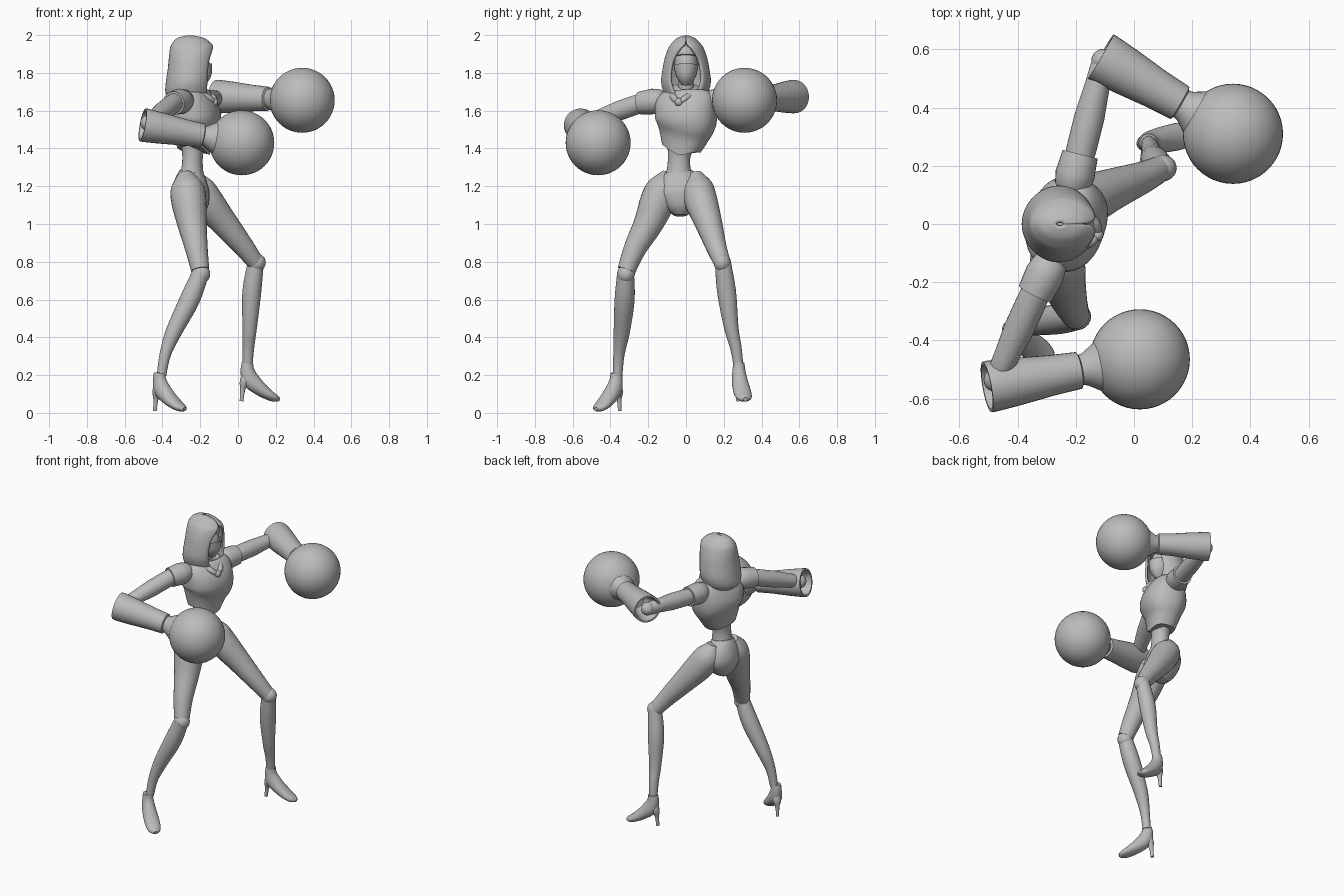
import bpy
import math
from mathutils import Vector

old = bpy.data.objects.get("Cube")
if old:
    bpy.data.objects.remove(old)

grey = bpy.data.materials.new("plain grey")
GREY = (0.5, 0.5, 0.5, 1)
grey.diffuse_color = GREY
grey.use_nodes = True
grey.node_tree.nodes["Principled BSDF"].inputs["Base Color"].default_value = GREY


def finish(obj, angle=40):
    obj.data.materials.append(grey)
    bpy.ops.object.select_all(action="DESELECT")
    obj.select_set(True)
    bpy.context.view_layer.objects.active = obj
    bpy.ops.object.shade_smooth_by_angle(angle=math.radians(angle))
    return obj


def make(name, verts, faces, angle=40):
    mesh = bpy.data.meshes.new(name)
    mesh.from_pydata(verts, [], faces)
    obj = bpy.data.objects.new(name, mesh)
    bpy.context.collection.objects.link(obj)
    return finish(obj, angle)


def skin(rows, sides, closed=True):
    """Quads between successive rows of points."""
    return [(r * sides + i, r * sides + (i + 1) % sides,
             (r + 1) * sides + (i + 1) % sides, (r + 1) * sides + i)
            for r in range(rows - 1) for i in range(sides if closed else sides - 1)]


def smooth_path(rings, steps):
    """Pass a smooth curve through the ring values."""
    keys = [Vector(r) for r in rings]
    out = []
    for i in range(len(keys) - 1):
        a, b, c, d = keys[max(i - 1, 0)], keys[i], keys[i + 1], keys[min(i + 2, len(keys) - 1)]
        for s in range(steps):
            t = s / steps
            out.append(b + (c - a) * t / 2 + (a * 2 - b * 5 + c * 4 - d) * t * t / 2
                       + (b * 3 - a - c * 3 + d) * t ** 3 / 2)
    return out + [keys[-1]]


def loft(name, rings, side=(0, 1, 0), sides=24, steps=4, power=1.0):
    """Rings are x, y, z, half width along side, half depth."""
    path = smooth_path(rings, steps)
    verts = []
    for i, ring in enumerate(path):
        ahead, behind = path[min(i + 1, len(path) - 1)], path[max(i - 1, 0)]
        axis = Vector(ahead[:3]) - Vector(behind[:3])
        axis.normalize()
        u = Vector(side) - axis * axis.dot(Vector(side))
        u.normalize()
        v = axis.cross(u)
        for k in range(sides):
            c, s = (f(math.tau * k / sides) for f in (math.cos, math.sin))
            c, s = (math.copysign(abs(q) ** power, q) for q in (c, s))
            verts.append(Vector(ring[:3]) + u * c * ring[3] + v * s * ring[4])
    n = len(path)
    faces = skin(n, sides)
    faces += [tuple(reversed(range(sides))), tuple(range((n - 1) * sides, n * sides))]
    return make(name, verts, faces)


def limb(name, rings):
    return loft(name, [r + (r[3],) for r in rings])


def spun(name, start, end, profile, sides=28):
    """Turn a (distance fraction, radius) profile around a line."""
    start, end = Vector(start), Vector(end)
    turn = (end - start).to_track_quat("Z", "Y")
    verts = []
    for t, r in profile:
        for k in range(sides):
            a = math.tau * k / sides
            verts.append(start.lerp(end, t) + turn @ Vector((math.cos(a) * r, math.sin(a) * r, 0)))
    faces = skin(len(profile), sides)
    faces += [tuple(reversed(range(sides))),
              tuple(range((len(profile) - 1) * sides, len(profile) * sides))]
    return make(name, verts, faces)


def ball(name, centre, size, segments=32):
    bpy.ops.mesh.primitive_uv_sphere_add(segments=segments, ring_count=segments // 2, location=centre)
    obj = bpy.context.object
    obj.name = name
    obj.scale = size if isinstance(size, tuple) else (size,) * 3
    return finish(obj, 60)


# Torso, turned slightly to the figure's right
LEFT = Vector((0.33, 0.94, 0)).normalized()
FRONT = Vector((LEFT.y, -LEFT.x, 0))
jacket = loft("jacket", [(-.235, -.025, 1.40, .105, .08), (-.235, -.01, 1.47, .135, .1),
                         (-.23, 0, 1.535, .16, .13), (-.235, 0, 1.60, .165, .13),
                         (-.245, 0, 1.66, .16, .105), (-.255, 0, 1.705, .115, .075),
                         (-.25, 0, 1.73, .055, .05)], LEFT, 32, 4, .85)
# Hem drops to a point at the front
for v in jacket.data.vertices:
    if v.co.z < 1.5:
        ahead = (v.co - Vector((-.235, -.02, v.co.z))).normalized().dot(FRONT)
        v.co.z -= .4 * max(0, ahead) ** 3 * (1.5 - v.co.z)
loft("waist", [(-.245, -.04, 1.24, .075, .068), (-.242, -.038, 1.30, .062, .056),
               (-.24, -.035, 1.37, .062, .055), (-.235, -.02, 1.46, .09, .07)], LEFT)
loft("pelvis", [(-.245, -.04, 1.28, .07, .062), (-.25, -.035, 1.23, .115, .085),
                (-.25, -.03, 1.16, .135, .1), (-.24, -.03, 1.09, .09, .085),
                (-.235, -.03, 1.045, .035, .05)])
loft("neck", [(-.25, 0, 1.68, .05, .048), (-.235, 0, 1.73, .04, .04), (-.23, 0, 1.80, .04, .04)])
for s in (-1, 1):
    # Collar wings meeting at a clasp
    base = Vector((-.235, 0, 1.70)) + LEFT * .075 * s
    tip = Vector((-.235, 0, 1.64)) + FRONT * .115
    mid = (base + tip) / 2 + FRONT * .035
    limb("collar", [(*base, .018), (*mid, .018), (*tip, .012)])
ball("collar_clasp", Vector((-.235, 0, 1.645)) + FRONT * .115, .022, 16)

# Head and hood with a pointed face opening
ball("face", (-.225, 0, 1.835), (.075, .062, .1))
loft("face_mask", [(-.205, 0, 1.735, .022, .03), (-.205, 0, 1.78, .052, .063),
                   (-.21, 0, 1.84, .066, .073), (-.21, 0, 1.85, .064, .07)])
loft("brow", [(-.22, 0, 1.885, .064, .075), (-.225, 0, 1.91, .06, .075), (-.235, 0, 1.945, .035, .05)])
hood_rings = [(1.655, -.25, .085, .095, .25), (1.69, -.265, .115, .118, .55),
              (1.75, -.258, .132, .124, .68), (1.82, -.25, .124, .122, .72),
              (1.88, -.246, .112, .12, .62), (1.935, -.243, .092, .116, .3),
              (1.96, -.246, .073, .1, .06), (1.985, -.25, .046, .07, .02),
              (1.999, -.255, .008, .012, .01)]
verts, N = [], 37
hood_path = smooth_path(hood_rings, 3)
for z, xc, wide, deep, gap in hood_path:
    for k in range(N):
        a = gap + (math.tau - 2 * gap) * k / (N - 1)
        verts.append((xc + deep * math.cos(a), wide * math.sin(a), z))
hood = make("hood", verts, skin(len(hood_path), N, False), 60)
rim = hood.modifiers.new("thickness", "SOLIDIFY")
rim.thickness, rim.offset = .014, -1

# Arms: shoulder cap, upper arm, open flared sleeve, cuff and round fist
arms = {
    "right": ((-.285, -.13, 1.655), (-.34, -.24, 1.64), (-.475, -.535, 1.535),
              (-.505, -.56, 1.525), (.02, -.465, 1.43)),
    "left": ((-.215, .12, 1.65), (-.185, .24, 1.65), (-.105, .56, 1.67),
             (-.115, .575, 1.675), (.34, .31, 1.655)),
}
for tag, (root, cap, elbow, sleeve, fist) in arms.items():
    spun(tag + "_shoulder_cap", root, cap,
         [(-.2, .03), (0, .058), (.4, .068), (.8, .064), (1, .062), (1, .05)])
    spun(tag + "_upper_arm", cap, elbow,
         [(-.2, .048), (.1, .052), (.4, .052), (.75, .043), (.95, .04), (1.02, .03)])
    ball(tag + "_elbow", elbow, .042, 20)
    spun(tag + "_sleeve", sleeve, fist,
         [(.3, .05), (.05, .07), (0, .077), (0, .088), (.03, .089), (.2, .082), (.42, .07),
          (.6, .064), (.61, .052), (.64, .056), (.71, .08), (.75, .088), (.85, .06)])
    ball(tag + "_fist", fist, .172, 48)

# Legs
limb("right_thigh", [(-.28, -.09, 1.27, .035), (-.27, -.115, 1.2, .085), (-.26, -.15, 1.12, .093),
                     (-.243, -.2, 1.0, .078), (-.22, -.27, .87, .06), (-.2, -.315, .755, .048)])
limb("left_thigh", [(-.235, .045, 1.27, .035), (-.215, .06, 1.2, .08), (-.165, .08, 1.12, .087),
                    (-.085, .115, 1.02, .074), (.03, .16, .88, .055), (.09, .19, .8, .045)])
limb("right_calf", [(-.2, -.32, .735, .045), (-.255, -.325, .6, .053), (-.34, -.34, .43, .043),
                    (-.385, -.355, .31, .03), (-.405, -.362, .2, .025)])
limb("left_calf", [(.095, .195, .8, .042), (.073, .215, .64, .05), (.062, .24, .45, .038),
                   (.055, .265, .34, .03), (.05, .28, .23, .025)])
ball("right_knee", (-.197, -.318, .735), (.05, .047, .05), 20)
ball("left_knee", (.097, .192, .795), (.05, .046, .05), 20)


# High heeled shoes
def shoe(tag, x, y, drop, heading):
    ahead = Vector(heading).normalized()
    across = Vector((-ahead.y, ahead.x, 0))

    def place(rings):
        return [(x + ahead.x * f, y + ahead.y * f, z - drop, w, h) for f, z, w, h in rings]

    loft(tag + "_shoe", place([(0, .265, .03, .03), (0, .225, .034, .037), (.018, .175, .041, .046),
                               (.065, .13, .046, .038), (.115, .095, .046, .028),
                               (.15, .078, .036, .02), (.172, .072, .014, .01)]), across)
    loft(tag + "_heel", place([(-.002, .2, .028, .03), (-.018, .16, .026, .024),
                               (-.026, .12, .013, .013), (-.032, .062, .009, .01)]), across)


shoe("right", -.415, -.37, .052, (.78, -.62, 0))
shoe("left", .05, .28, 0, (.98, .2, 0))
